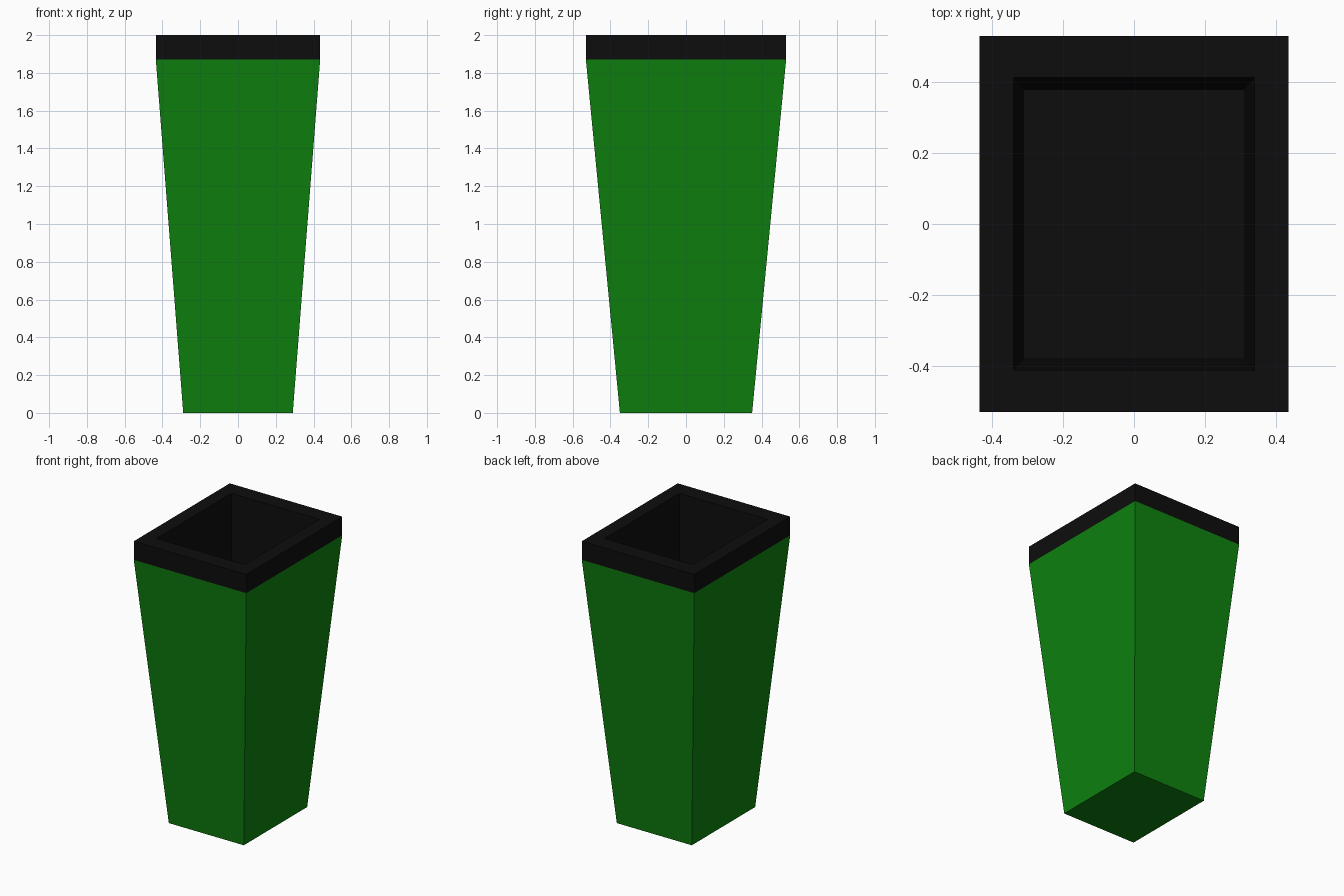
import bpy
import bmesh

cube = bpy.data.objects.get("Cube")
if cube:
    bpy.data.objects.remove(cube, do_unlink=True)


def make_material(name, rgb):
    mat = bpy.data.materials.new(name)
    mat.use_nodes = True
    color = (*rgb, 1.0)
    mat.diffuse_color = color
    bsdf = mat.node_tree.nodes["Principled BSDF"]
    bsdf.inputs["Base Color"].default_value = color
    return mat


def loft(name, rings, mat, cap_start=False, cap_end=False):
    """Join rectangles (half width, half depth, height) into one skin."""
    bm = bmesh.new()
    loops = [[bm.verts.new((sx * w, sy * d, z))
              for sx, sy in ((-1, -1), (1, -1), (1, 1), (-1, 1))]
             for w, d, z in rings]
    for a, b in zip(loops, loops[1:]):
        for i in range(4):
            j = (i + 1) % 4
            bm.faces.new((a[i], a[j], b[j], b[i]))
    if cap_start:
        bm.faces.new(loops[0][::-1])
    if cap_end:
        bm.faces.new(loops[-1])
    mesh = bpy.data.meshes.new(name)
    bm.to_mesh(mesh)
    bm.free()
    mesh.materials.append(mat)
    obj = bpy.data.objects.new(name, mesh)
    bpy.context.collection.objects.link(obj)
    return obj


green = make_material("green", (0.0045, 0.22, 0.0045))
black = make_material("black", (0.004, 0.004, 0.004))

RIM_Z, TOP_Z, FLOOR_Z = 1.87, 2.0, 0.4

# Tapered outer shell with closed base
loft("bin_body", [(0.29, 0.35, 0), (0.435, 0.53, RIM_Z)], green, cap_start=True)

# Rim band, flat lip, and hollow lining down to the floor
loft("rim_and_lining",
     [(0.435, 0.53, RIM_Z), (0.435, 0.53, TOP_Z),
      (0.34, 0.413, TOP_Z), (0.31, 0.378, FLOOR_Z)],
     black, cap_end=True)
